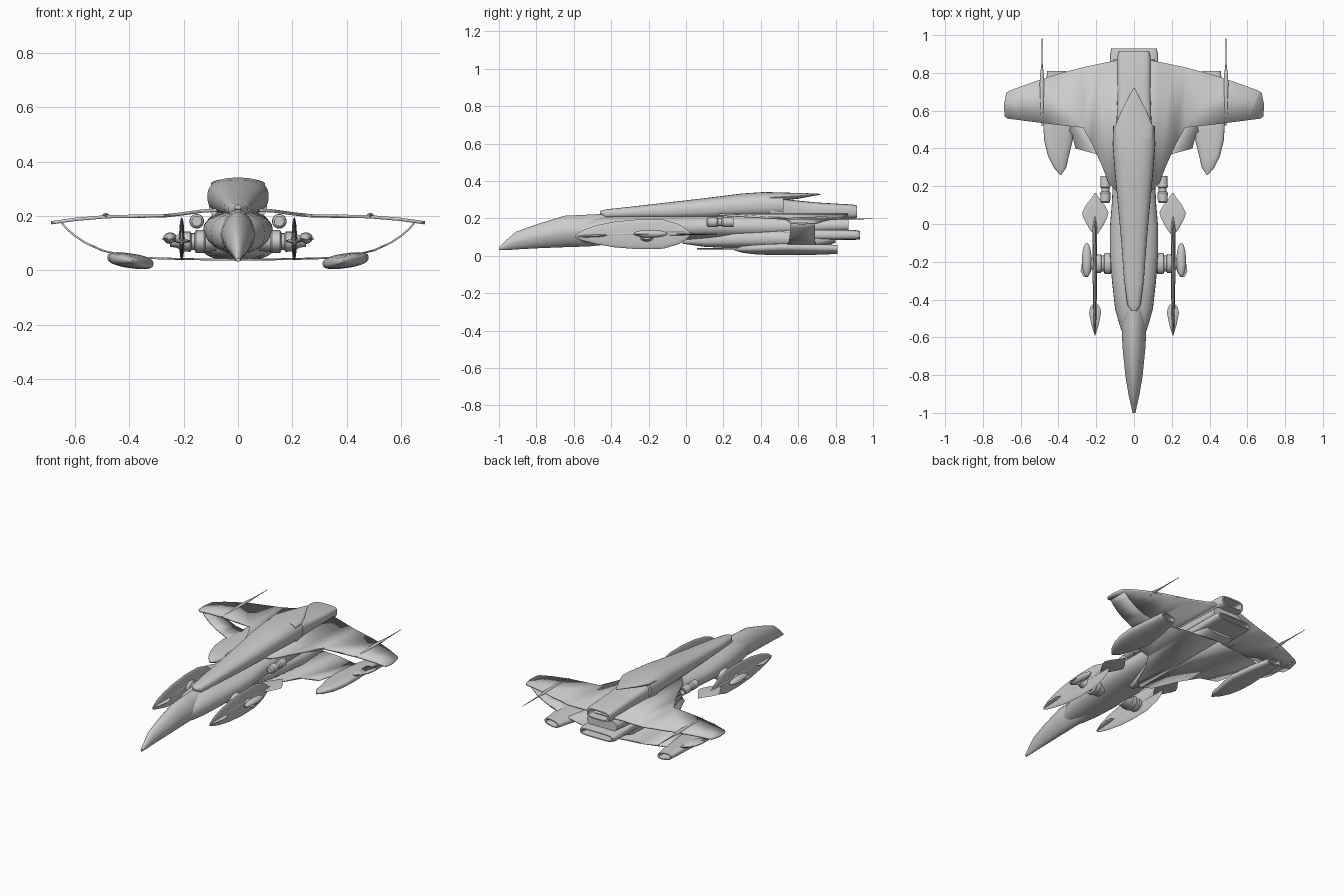
import bpy, bmesh, math

grey = bpy.data.materials.new("hull grey")
grey.diffuse_color = (0.6, 0.6, 0.6, 1)


def finish(name, bm, mirror, angle=35):
    bmesh.ops.recalc_face_normals(bm, faces=bm.faces)
    me = bpy.data.meshes.new(name)
    bm.to_mesh(me)
    bm.free()
    me.materials.append(grey)
    ob = bpy.data.objects.new(name, me)
    bpy.context.collection.objects.link(ob)
    if mirror:
        ob.modifiers.new("mirror", 'MIRROR').use_mirror_merge = False
    bpy.ops.object.select_all(action='DESELECT')
    ob.select_set(True)
    bpy.context.view_layer.objects.active = ob
    bpy.ops.object.shade_smooth_by_angle(angle=math.radians(angle))
    return ob


def loft(name, sections, cx=0, power=2, mirror=False, tilt=0, seg=28, angle=35):
    """Sections along y: (y, half width, z bottom, z top[, centre x]); superellipse rings."""
    bm = bmesh.new()
    rings = []
    for s in sections:
        y, hw, zb, zt = s[:4]
        c = s[4] if len(s) > 4 else cx
        ring = []
        for i in range(seg):
            a = 2 * math.pi * i / seg
            u, v = math.cos(a), math.sin(a)
            u = math.copysign(abs(u) ** (2 / power), u)
            v = math.copysign(abs(v) ** (2 / power), v)
            ring.append(bm.verts.new((c + hw * u, y, (zb + zt) / 2 + (zt - zb) / 2 * v + tilt * hw * u)))
        rings.append(ring)
    for r, q in zip(rings, rings[1:]):
        for i in range(seg):
            j = (i + 1) % seg
            bm.faces.new((r[i], r[j], q[j], q[i]))
    bm.faces.new(rings[0])
    bm.faces.new(rings[-1])
    return finish(name, bm, mirror, angle)


def interp(pts, x):
    for (x0, z0), (x1, z1) in zip(pts, pts[1:]):
        if x <= x1:
            return z0 + (z1 - z0) * (x - x0) / (x1 - x0)
    return pts[-1][1]


def plate(name, outline, curve, thick):
    """Mirrored thin sheet: a top-view outline bent to the height curve z(x)."""
    bm = bmesh.new()
    bm.faces.new([bm.verts.new((x, y, 0)) for x, y in outline])
    for x, _ in curve[1:-1]:
        bmesh.ops.bisect_plane(bm, geom=bm.verts[:] + bm.edges[:] + bm.faces[:],
                               plane_co=(x, 0, 0), plane_no=(1, 0, 0))
    for v in bm.verts:
        v.co.z = interp(curve, v.co.x)
    ob = finish(name, bm, True)
    m = ob.modifiers.new("thickness", 'SOLIDIFY')
    m.thickness, m.offset = thick, 0
    return ob


def ellipsoid(name, centre, radii):
    bm = bmesh.new()
    bmesh.ops.create_uvsphere(bm, u_segments=24, v_segments=14, radius=1)
    for v in bm.verts:
        v.co = [c + r * k for c, r, k in zip(centre, radii, v.co)]
    return finish(name, bm, True)


def tube_x(name, y, z, profile):
    """Mirrored turned part along x; profile of (x, radius)."""
    bm = bmesh.new()
    rings = [[bm.verts.new((x, y + r * math.cos(k * math.pi / 10), z + r * 0.75 * math.sin(k * math.pi / 10)))
              for k in range(20)] for x, r in profile]
    for r, q in zip(rings, rings[1:]):
        for i in range(20):
            bm.faces.new((r[i], r[i - 1], q[i - 1], q[i]))
    bm.faces.new(rings[0])
    bm.faces.new(rings[-1])
    return finish(name, bm, True)


# drooping nose and cockpit
loft("nose", [(-1, .008, .03, .045), (-.96, .016, .03, .085), (-.91, .028, .034, .128),
              (-.8, .046, .04, .168), (-.65, .061, .046, .214), (-.52, .066, .05, .22),
              (-.42, .06, .06, .225)], power=1.7)
# main fuselage
loft("fuselage", [(-.62, .045, .08, .15), (-.54, .075, .062, .185), (-.45, .1, .06, .21),
                  (-.3, .117, .065, .215), (-.15, .128, .075, .215), (-.02, .128, .085, .215),
                  (.1, .118, .09, .22), (.25, .11, .09, .225), (.5, .12, .09, .225),
                  (.87, .11, .12, .21)], power=2.2)
# spine fairing with overhanging tail tip
loft("spine_fairing", [(-.46, .012, .225, .24), (-.43, .035, .2, .248), (-.3, .052, .2, .262),
                       (-.1, .067, .195, .285), (.1, .085, .195, .308), (.3, .104, .2, .333),
                       (.42, .113, .2, .341), (.52, .11, .205, .338)], power=2.5)
loft("spine_tail_tip", [(.45, .1, .285, .339), (.52, .1, .295, .338), (.6, .066, .305, .336),
                        (.67, .03, .318, .334), (.72, .004, .327, .331)], power=2.2)
# upper and lower exhausts, with hollow ends
loft("upper_exhaust", [(.45, .108, .19, .32), (.55, .092, .19, .3), (.7, .087, .195, .285),
                       (.89, .087, .2, .274), (.915, .08, .204, .268), (.915, .068, .212, .26),
                       (.78, .055, .22, .25)], power=4)
loft("lower_exhaust", [(.4, .1, .08, .16), (.6, .125, .082, .145), (.9, .127, .085, .138),
                       (.93, .12, .088, .133), (.93, .108, .094, .127), (.8, .09, .1, .12)], power=4)
# belly hull
loft("belly", [(-.02, .015, .065, .09), (.1, .05, .048, .12), (.25, .1, .04, .14),
               (.5, .135, .036, .15), (.7, .12, .04, .13), (.8, .1, .07, .12)], power=2.6)

# upper wing with fitted root
plate("upper_wing", [(0, .15), (.1, .18), (.135, .22), (.17, .31), (.22, .42), (.27, .51), (.45, .53),
                     (.67, .558), (.684, .57), (.688, .63), (.675, .695), (.66, .705), (.58, .735),
                     (.48, .77), (.4, .795), (.27, .83), (.1, .865), (0, .87)],
      [(0, .225), (.13, .218), (.2, .208), (.27, .2), (.48, .197), (.6, .187), (.69, .174)], .012)
# lower wing curling up to the wing tips
plate("lower_wing", [(0, .06), (.06, .1), (.13, .26), (.2, .37), (.31, .4), (.33, .48), (.4, .53),
                     (.5, .55), (.652, .56), (.652, .69), (.5, .69), (.4, .7), (.2, .75), (0, .77)],
      [(0, .038), (.2, .041), (.34, .045), (.42, .053), (.5, .073), (.56, .1), (.6, .126),
       (.63, .152), (.655, .182)], .007)
# trailing spikes on the wing
loft("wing_spike", [(.52, .002, .196, .2), (.62, .008, .193, .207), (.74, .013, .19, .21),
                    (.79, .01, .192, .206), (.84, .004, .194, .202), (1, .001, .196, .199)],
     cx=.487, mirror=True, seg=12)

# pods under the wings
loft("wing_pod", [(.26, .004, .028, .036, .388), (.3, .034, .018, .05, .392), (.36, .055, .011, .056, .4),
                  (.44, .075, .008, .06, .4), (.53, .085, .008, .062, .396), (.68, .07, .008, .06, .4),
                  (.81, .05, .012, .056, .41), (.81, .04, .018, .05, .41), (.74, .03, .024, .044, .41)],
     power=2.6, tilt=.14, mirror=True)
# small guns beside the spine
loft("side_gun", [(y, r, .18 - r, .18 + r) for y, r in
                  [(.11, .018), (.118, .026), (.165, .027), (.172, .021), (.19, .021),
                   (.197, .027), (.255, .025), (.255, .017), (.23, .014)]],
     cx=.152, mirror=True, seg=20)

# vertical blades on side arms
loft("side_blade", [(-.59, .002, .095, .11), (-.55, .006, .08, .138), (-.48, .008, .062, .163),
                    (-.38, .009, .045, .183), (-.25, .01, .035, .195), (-.12, .009, .038, .193),
                    (-.04, .008, .062, .17), (0, .006, .085, .145), (.025, .002, .112, .12)],
     cx=.207, mirror=True, seg=20)
# spear through each blade with leaf-shaped ends
loft("blade_leaf_rear", [(-.06, .006, .112, .12), (-.02, .035, .112, .12), (.03, .062, .112, .12),
                         (.06, .07, .112, .12), (.1, .05, .112, .12), (.135, .022, .113, .119),
                         (.165, .002, .114, .118)], cx=.205, mirror=True, seg=16)
loft("blade_leaf_front", [(-.585, .003, .1, .106), (-.54, .018, .098, .112), (-.47, .032, .1, .114),
                          (-.44, .026, .104, .114), (-.42, .008, .106, .114)],
     cx=.206, mirror=True, seg=16)
loft("blade_rod", [(-.45, .009, .104, .122), (-.28, .012, .106, .13), (-.02, .012, .106, .13),
                   (.04, .003, .114, .122)], cx=.207, mirror=True, seg=14)
# jointed arms with outer pods
tube_x("blade_arm", -.21, .105, [(.08, .045), (.12, .05), (.125, .056), (.155, .056), (.16, .042),
                                 (.172, .042), (.176, .05), (.205, .048), (.225, .03), (.25, .025)])
ellipsoid("arm_outer_pod", (.25, -.19, .118), (.025, .09, .021))
loft("arm_outer_fin", [(-.28, .012, .112, .118), (-.25, .028, .112, .118), (-.18, .016, .112, .118),
                       (-.11, .003, .113, .117)], cx=.255, mirror=True, seg=12)
